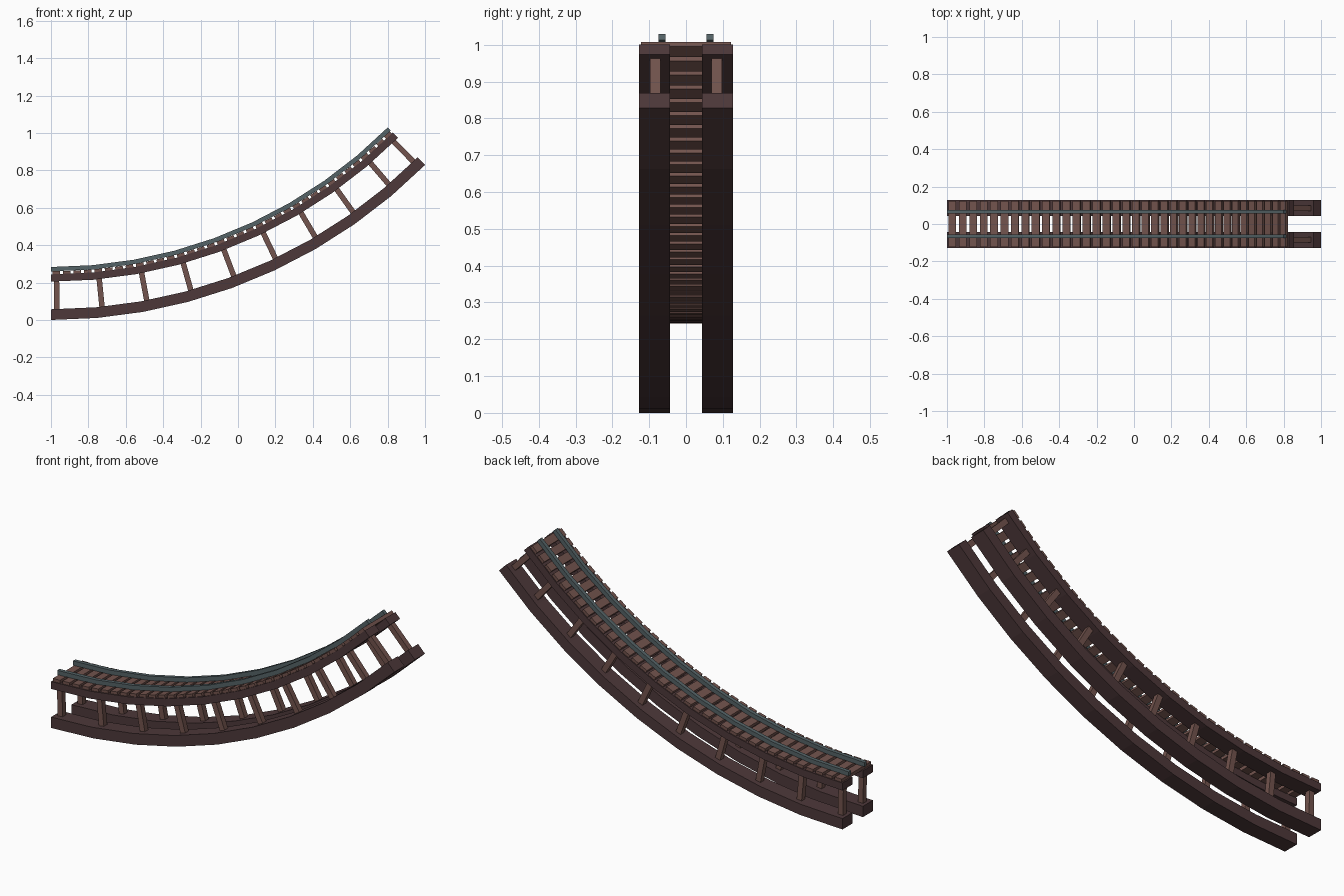
import bpy, bmesh, math

if "Cube" in bpy.data.objects:
    bpy.data.objects.remove(bpy.data.objects["Cube"])

R = 2.0 / math.sin(math.radians(45))   # radius of the lowest edge, arc centre at (-1, R)


def material(name, color):
    m = bpy.data.materials.new(name)
    m.diffuse_color = (*color, 1)
    m.use_nodes = True
    m.node_tree.nodes["Principled BSDF"].inputs["Base Color"].default_value = m.diffuse_color
    return m


DARK = material("dark_timber", (0.075, 0.04, 0.042))
WOOD = material("light_timber", (0.17, 0.088, 0.075))
STEEL = material("steel", (0.09, 0.125, 0.135))


def arc_point(deg, h, y):
    a = math.radians(deg)
    return (-1 + (R - h) * math.sin(a), y, R - (R - h) * math.cos(a))


def make_object(name, bm, mat):
    bmesh.ops.recalc_face_normals(bm, faces=bm.faces)
    me = bpy.data.meshes.new(name)
    bm.to_mesh(me)
    bm.free()
    me.materials.append(mat)
    ob = bpy.data.objects.new(name, me)
    bpy.context.collection.objects.link(ob)
    return ob


def mirror(ob):
    m = ob.modifiers.new("Mirror", 'MIRROR')
    m.use_axis = (False, True, False)


def curved_beam(name, h0, h1, y0, y1, mat, segments=9):
    """Rectangular section swept along the 45 degree arc, mirrored to both sides."""
    bm = bmesh.new()
    rings = []
    for i in range(segments + 1):
        d = 45 * i / segments
        rings.append([bm.verts.new(arc_point(d, h, y))
                      for h, y in ((h0, y0), (h0, y1), (h1, y1), (h1, y0))])
    for a, b in zip(rings, rings[1:]):
        for k in range(4):
            n = (k + 1) % 4
            bm.faces.new((a[k], a[n], b[n], b[k]))
    bm.faces.new(rings[0])
    bm.faces.new(rings[-1])
    mirror(make_object(name, bm, mat))


def radial_boxes(name, angles, h0, h1, y0, y1, width, mat):
    """Boxes standing square to the arc at each angle."""
    bm = bmesh.new()
    for d in angles:
        a = math.radians(d)
        t = (math.cos(a) * width / 2, math.sin(a) * width / 2)
        rings = []
        for s in (-1, 1):
            ring = []
            for h, y in ((h0, y0), (h0, y1), (h1, y1), (h1, y0)):
                x, yy, z = arc_point(d, h, y)
                ring.append(bm.verts.new((x + s * t[0], yy, z + s * t[1])))
            rings.append(ring)
        p, q = rings
        for k in range(4):
            n = (k + 1) % 4
            bm.faces.new((p[k], p[n], q[n], q[k]))
        bm.faces.new(p)
        bm.faces.new(q)
    return make_object(name, bm, mat)


# Main timbers
curved_beam("lower_beams", 0.0, 0.057, 0.043, 0.127, DARK)
curved_beam("upper_beams", 0.205, 0.244, 0.043, 0.127, DARK)

# Posts between the beams, one per segment plus one at the end
posts = radial_boxes("posts", [0.65 + 5 * i for i in range(9)] + [44.35],
                     0.05, 0.212, 0.069, 0.098, 0.029, WOOD)
mirror(posts)

# Cross ties, four per segment
radial_boxes("cross_ties", [1.25 * (i + 0.5) for i in range(36)],
             0.243, 0.261, -0.122, 0.122, 0.041, WOOD)

# Rails
curved_beam("rails", 0.260, 0.283, 0.055, 0.075, STEEL)
